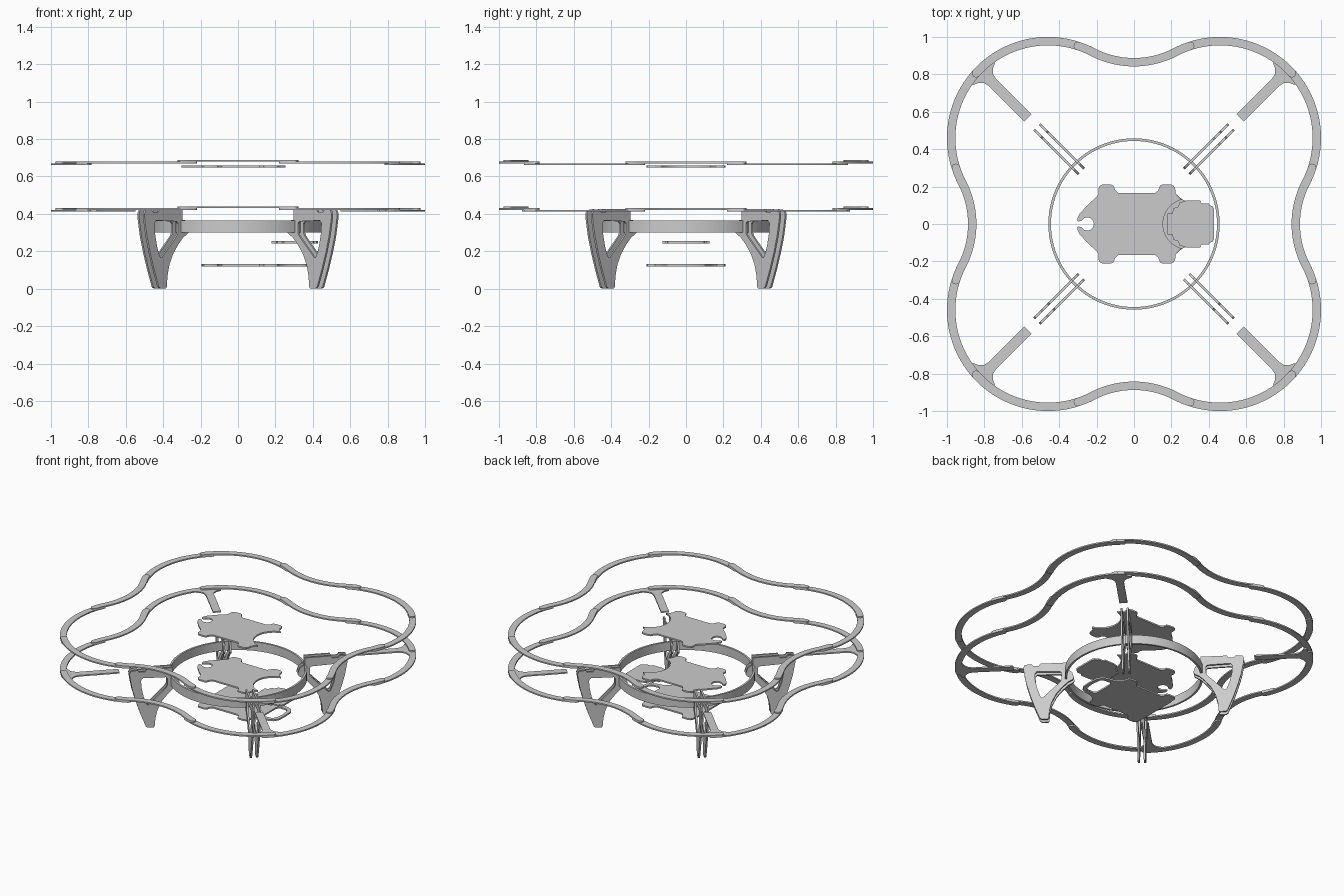
import bpy, bmesh
from math import sin, cos, radians, pi, atan2
from mathutils import Matrix, Vector

if "Cube" in bpy.data.objects:
    bpy.data.objects.remove(bpy.data.objects["Cube"])


def arc(cx, cy, r, a0, a1, n):
    """Points along an arc, angles in degrees."""
    return [(cx + r * cos(radians(a0 + (a1 - a0) * i / n)),
             cy + r * sin(radians(a0 + (a1 - a0) * i / n))) for i in range(n + 1)]


def prism(name, loops, z0, z1, matrix=Matrix()):
    """Extrude flat outlines (the first is the outside, the others are holes)."""
    cu = bpy.data.curves.new(name + "_profile", 'CURVE')
    cu.dimensions = '2D'
    cu.fill_mode = 'BOTH'
    cu.extrude = (z1 - z0) / 2
    for pts in loops:
        sp = cu.splines.new('POLY')
        sp.points.add(len(pts) - 1)
        for p, (x, y) in zip(sp.points, pts):
            p.co = (x, y, 0, 1)
        sp.use_cyclic_u = True
    tmp = bpy.data.objects.new(name + "_profile", cu)
    bpy.context.collection.objects.link(tmp)
    dg = bpy.context.evaluated_depsgraph_get()
    me = bpy.data.meshes.new_from_object(tmp.evaluated_get(dg))
    bpy.data.objects.remove(tmp)
    me.name = name
    bm = bmesh.new()
    bm.from_mesh(me)
    bmesh.ops.remove_doubles(bm, verts=bm.verts, dist=1e-5)
    bm.transform(matrix @ Matrix.Translation((0, 0, (z0 + z1) / 2)))
    bmesh.ops.recalc_face_normals(bm, faces=bm.faces)
    bm.to_mesh(me)
    bm.free()
    ob = bpy.data.objects.new(name, me)
    bpy.context.collection.objects.link(ob)
    bpy.ops.object.select_all(action='DESELECT')
    ob.select_set(True)
    bpy.context.view_layer.objects.active = ob
    bpy.ops.object.shade_smooth_by_angle(angle=radians(30))
    return ob


def band(path, w):
    """Outline of a strip of width w along a path, with rounded ends."""
    P = [Vector(p) for p in path]
    left, right, tang = [], [], []
    for i, p in enumerate(P):
        t = (P[min(i + 1, len(P) - 1)] - P[max(i - 1, 0)]).normalized()
        n = Vector((-t.y, t.x)) * w / 2
        tang.append(t)
        left.append(tuple(p + n))
        right.append(tuple(p - n))

    def cap(p, t):
        a = math_deg(atan2(t.y, t.x))
        return arc(p.x, p.y, w / 2, a + 90, a - 90, 8)[1:-1]
    return left + cap(P[-1], tang[-1]) + right[::-1] + cap(P[0], -tang[0])


def math_deg(a):
    return a * 180 / pi


def mirrored(half):
    """Close a half outline across the x axis."""
    return half + [(x, -y) for x, y in reversed(half) if abs(y) > 1e-6]


# Propeller guards: four lobes joined by inward-curving links, overlapped in layers
C, R, W, T = 0.46, 0.5175, 0.045, 0.0095
LINK_R, LINK_Y = 0.479, 1.344
dip = math_deg(atan2(LINK_Y - C, C))          # direction between arc centres
link = (arc(C, C, R, 108, 180 - dip, 5)[:-1]
        + arc(0, LINK_Y, LINK_R, -dip, dip - 180, 28)
        + arc(-C, C, R, dip, 72, 5)[1:])


def guard(name, z):
    for k in range(4):
        lvl = 2 if k % 2 == 0 else 1
        prism(f"{name}_link_{k}", [band(link, W)], z + lvl * T, z + lvl * T + T,
              Matrix.Rotation(k * pi / 2, 4, 'Z'))
    for sx in (1, -1):
        for sy in (1, -1):
            for part, a0, a1, lvl in (("side", -25, 48, 0), ("front", 42, 115, 1)):
                path = [(x * sx, y * sy) for x, y in arc(C, C, R, a0, a1, 30)]
                prism(f"{name}_{part}_lobe", [band(path, W)], z + lvl * T, z + lvl * T + T)


guard("upper_guard", 0.661)
guard("lower_guard", 0.412)

# Spokes on the lower guard, flared where they meet the lobes
spoke = mirrored([(0.802, 0), (0.802, 0.027), (1.07, 0.027), (1.10, 0.034),
                  (1.12, 0.052), (1.135, 0.085), (1.155, 0.085), (1.175, 0)])
for k in range(4):
    prism(f"guard_spoke_{k}", [spoke], 0.412, 0.412 + T,
          Matrix.Rotation(pi / 4 + k * pi / 2, 4, 'Z'))

# Central hoop
prism("hoop", [arc(0, 0, 0.458, 0, 356.25, 95), arc(0, 0, 0.444, 0, 356.25, 95)], 0.30, 0.365)

# Legs: pairs of thin plates set on the diagonals, profile in (radius, height)
leg = [(0.572, 0.0), (0.61, 0.0), (0.625, 0.01), (0.66, 0.10), (0.69, 0.19), (0.715, 0.28),
       (0.73, 0.36), (0.735, 0.40), (0.725, 0.42), (0.68, 0.425), (0.67, 0.41), (0.63, 0.41),
       (0.62, 0.425), (0.445, 0.425), (0.445, 0.367), (0.43, 0.367), (0.41, 0.35),
       (0.397, 0.31), (0.405, 0.295), (0.44, 0.275), (0.475, 0.24), (0.515, 0.19),
       (0.545, 0.13), (0.56, 0.07), (0.565, 0.01)]
leg_hole = [(0.49, 0.36), (0.645, 0.365), (0.657, 0.35), (0.655, 0.30), (0.64, 0.23),
            (0.618, 0.17), (0.605, 0.165), (0.56, 0.21), (0.515, 0.255), (0.487, 0.285),
            (0.48, 0.30), (0.48, 0.35)]
upright = Matrix.Rotation(pi / 2, 4, 'X')
for k in range(4):
    turn = Matrix.Rotation(pi / 4 + k * pi / 2, 4, 'Z')
    for s in (-0.021, 0.021):
        prism(f"leg_{k}", [leg, leg_hole], s - 0.006, s + 0.006, turn @ upright)

# Body plates: keyhole tail, four ears and a concave nose
ears = [(-0.20, 0.145), (-0.19, 0.16), (-0.19, 0.19), (-0.182, 0.205), (-0.165, 0.212),
        (-0.125, 0.212), (-0.11, 0.205), (-0.10, 0.18), (-0.085, 0.167), (0.115, 0.167),
        (0.13, 0.18), (0.14, 0.205), (0.155, 0.212), (0.195, 0.212), (0.212, 0.205),
        (0.22, 0.19), (0.222, 0.165)]
tail = arc(-0.25, 0, 0.035, 0, 150, 10) + [(-0.30, 0.012), (-0.303, 0.03), (-0.29, 0.055),
                                           (-0.25, 0.10)]
nose = [(0.235, 0.148)] + arc(0.29, 0, 0.135, 105, 180, 14)
body = mirrored(tail + ears + nose)
body[0] = (body[0][0], 0.0)
prism("top_plate", [body], 0.648, 0.659)
prism("middle_plate", [body], 0.318, 0.329)

# Bottom plate: square tail and an open rounded nose
bottom = mirrored([(-0.195, 0.0), (-0.195, 0.145)] + ears[1:]
                  + [(0.24, 0.145), (0.27, 0.125), (0.33, 0.115), (0.36, 0.10),
                     (0.378, 0.07), (0.383, 0.0)])
opening = mirrored([(0.26, 0.0), (0.262, 0.07), (0.28, 0.088), (0.33, 0.085),
                    (0.352, 0.065), (0.36, 0.0)])
prism("bottom_plate", [bottom, opening], 0.120, 0.131)

# Small front mounting plate
mount = mirrored([(0.18, 0.0), (0.18, 0.055), (0.205, 0.055), (0.21, 0.085), (0.235, 0.09),
                  (0.245, 0.115), (0.28, 0.125), (0.355, 0.125), (0.36, 0.11), (0.40, 0.11),
                  (0.405, 0.10), (0.42, 0.095), (0.428, 0.08), (0.428, 0.0)])
prism("front_mount", [mount], 0.243, 0.254)
